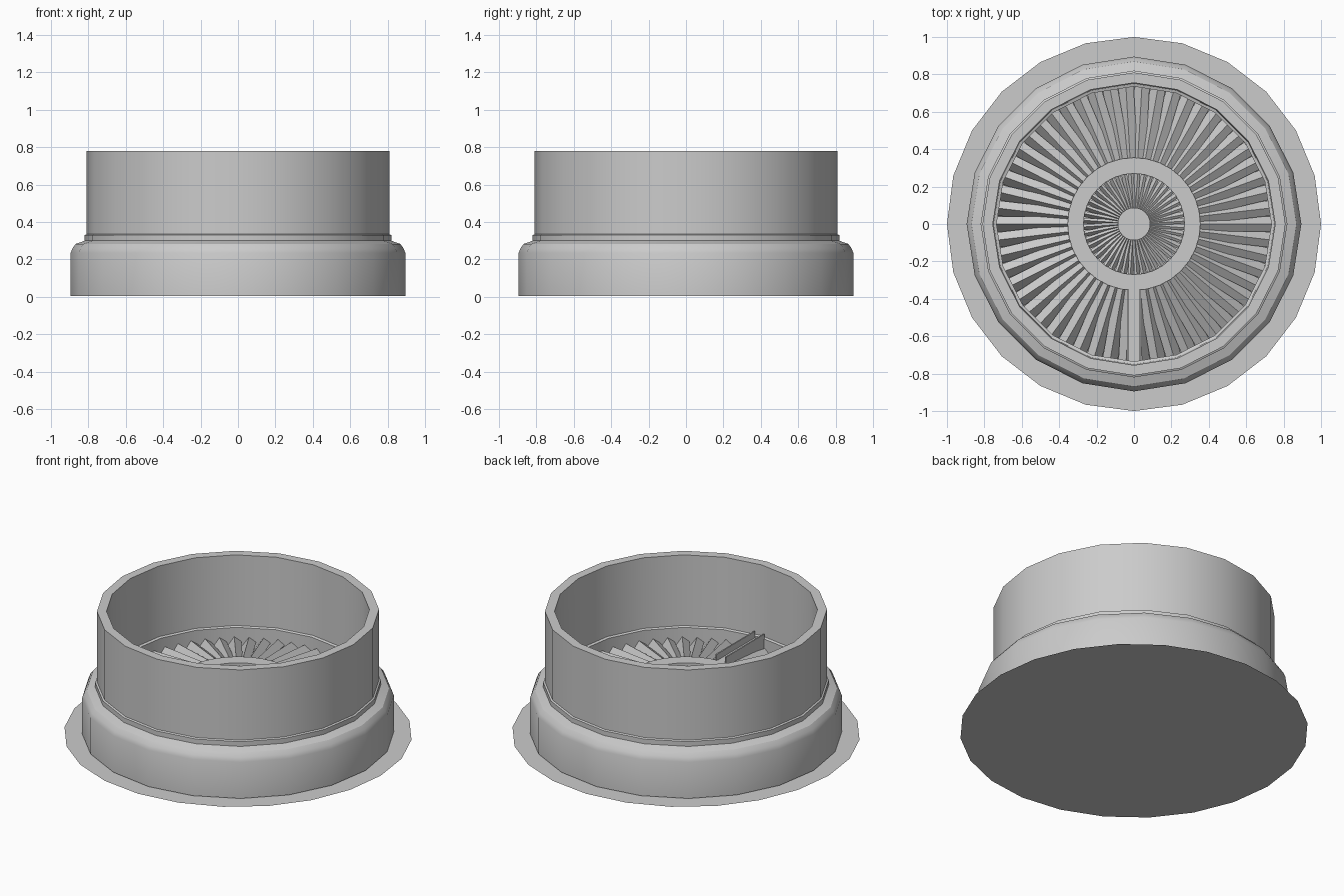
import bpy, bmesh
from math import sin, cos, pi, radians, atan2, hypot
from mathutils import Matrix

if "Cube" in bpy.data.objects:
    bpy.data.objects.remove(bpy.data.objects["Cube"])


def finish(name, bm, smooth=None):
    bmesh.ops.recalc_face_normals(bm, faces=bm.faces)
    me = bpy.data.meshes.new(name)
    bm.to_mesh(me)
    bm.free()
    ob = bpy.data.objects.new(name, me)
    bpy.context.collection.objects.link(ob)
    if smooth:
        bpy.ops.object.select_all(action='DESELECT')
        ob.select_set(True)
        bpy.context.view_layer.objects.active = ob
        bpy.ops.object.shade_smooth_by_angle(angle=radians(smooth))
    return ob


def lathe(name, profile, sides, closed=False):
    """Spin (radius, z) points around z."""
    bm = bmesh.new()
    rings = []
    for r, z in profile:
        if r == 0:
            rings.append([bm.verts.new((0, 0, z))] * sides)
        else:
            rings.append([bm.verts.new((r * cos(2 * pi * i / sides), r * sin(2 * pi * i / sides), z))
                          for i in range(sides)])
    pairs = list(zip(rings, rings[1:]))
    if closed:
        pairs.append((rings[-1], rings[0]))
    for a, b in pairs:
        for i in range(sides):
            j = (i + 1) % sides
            bm.faces.new(list(dict.fromkeys((a[i], a[j], b[j], b[i]))))
    return finish(name, bm, 30)


def box(bm, size, matrix):
    bmesh.ops.create_cube(bm, size=1, matrix=matrix @ Matrix.Diagonal((*size, 1)))


def fins(name, count, r0, z0, r1, z1, width, height, tilt, skip=0):
    """Tilted radial blades running from (r0, z0) to (r1, z1)."""
    bm = bmesh.new()
    slope = atan2(z0 - z1, r1 - r0)
    for i in range(count):
        a = (i + 0.5) * 2 * pi / count
        box(bm, (hypot(r1 - r0, z1 - z0), width, height),
            Matrix.Rotation(a - pi / 2, 4, 'Z')
            @ Matrix.Translation(((r0 + r1) / 2, 0, (z0 + z1) / 2))
            @ Matrix.Rotation(slope, 4, 'Y')
            @ Matrix.Rotation(radians(tilt), 4, 'X'))
    return finish(name, bm)


# flat base disc
bm = bmesh.new()
bmesh.ops.create_circle(bm, cap_ends=True, segments=24, radius=1)
finish("base_disc", bm)

# stepped housing with open collar and recessed floor
lathe("housing", [(0.895, 0.005), (0.895, 0.235), (0.885, 0.26), (0.868, 0.283), (0.82, 0.3),
                  (0.82, 0.33), (0.81, 0.335), (0.81, 0.78), (0.755, 0.78), (0.75, 0.335),
                  (0.735, 0.33), (0.735, 0.2), (0, 0.2)], 20)

# grille blades
fins("outer_fins", 54, 0.345, 0.277, 0.733, 0.228, 0.05, 0.07, 35)
fins("inner_fins", 48, 0.075, 0.288, 0.275, 0.288, 0.016, 0.03, 35)

# hub ring and centre cap
lathe("hub_ring", [(0.355, 0.2), (0.355, 0.322), (0.27, 0.322), (0.27, 0.2)], 32, closed=True)
lathe("centre_cap", [(0.087, 0.2), (0.087, 0.312), (0, 0.312)], 24)

# cable channel from hub to wall
bm = bmesh.new()
box(bm, (0.07, 0.39, 0.12), Matrix.Translation((0, -0.54, 0.26)))
for x in (-0.033, 0.033):
    box(bm, (0.008, 0.385, 0.16), Matrix.Translation((x, -0.54, 0.28)))
finish("cable_channel", bm)
